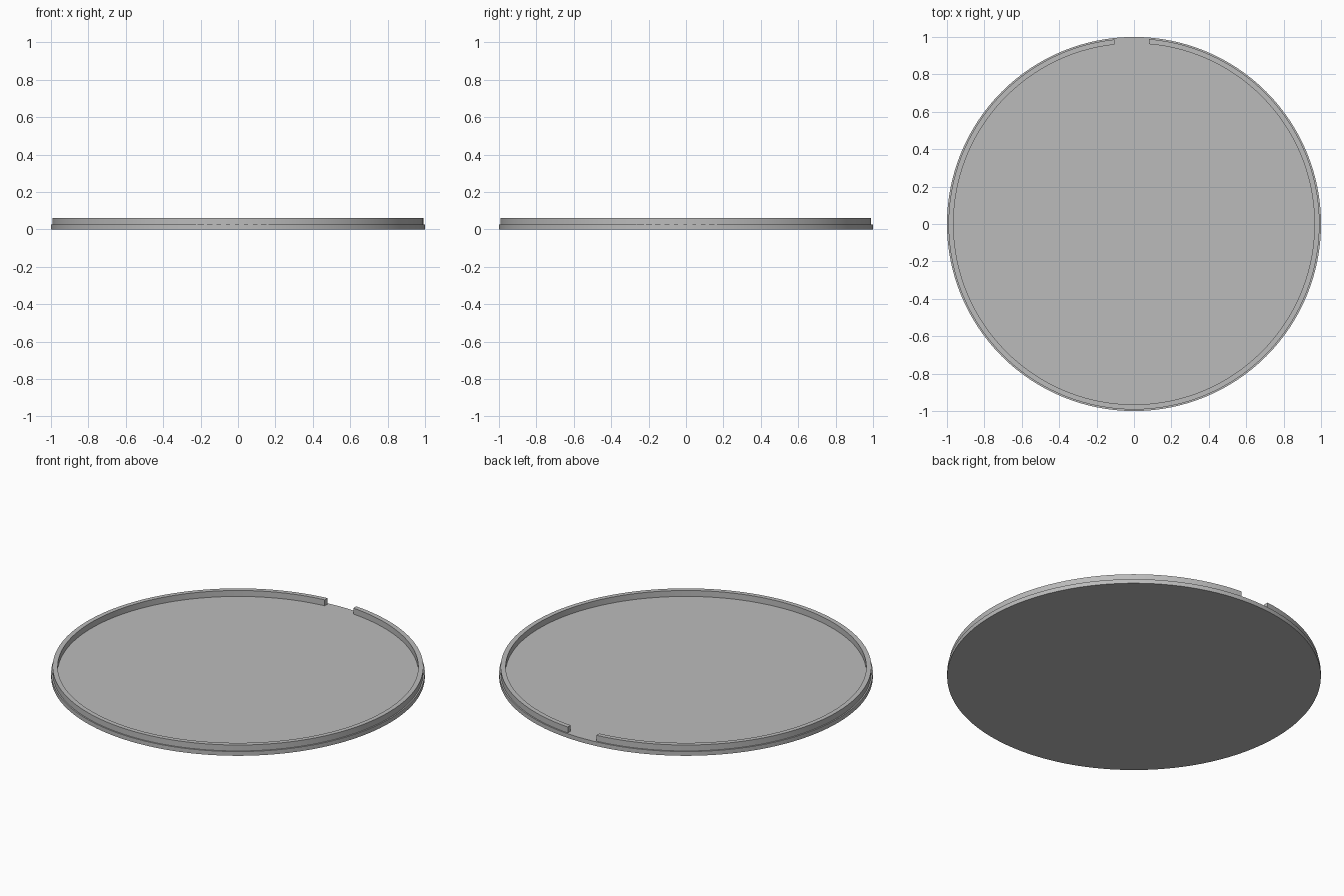
import bpy, bmesh, math

cube = bpy.data.objects.get("Cube")
if cube:
    bpy.data.objects.remove(cube, do_unlink=True)

BASE_TOP, RIM_TOP = 0.025, 0.06
RIM_INNER, RIM_OUTER = 0.965, 0.992
GAP_LEFT, GAP_RIGHT = 0.08, -0.105  # x of the two rim ends at the back

grey = bpy.data.materials.new("plain grey")
grey.use_nodes = True
colour = (0.5, 0.5, 0.5, 1)
grey.diffuse_color = colour
grey.node_tree.nodes["Principled BSDF"].inputs["Base Color"].default_value = colour


def finish(obj):
    obj.data.materials.append(grey)
    bpy.ops.object.select_all(action="DESELECT")
    obj.select_set(True)
    bpy.context.view_layer.objects.active = obj
    bpy.ops.object.shade_smooth_by_angle(angle=math.radians(30))


# Flat round base
bpy.ops.mesh.primitive_cylinder_add(vertices=128, radius=1, depth=BASE_TOP,
                                    location=(0, 0, BASE_TOP / 2))
base = bpy.context.object
base.name = "base_disc"
finish(base)

# Raised rim: rectangular section swept around, leaving a gap at the back
start = math.pi - math.asin(-GAP_RIGHT / RIM_OUTER) * -1 - math.pi / 2
end = math.pi / 2 - math.asin(GAP_LEFT / RIM_OUTER) + 2 * math.pi
bm = bmesh.new()
steps = 128
rings = []
for i in range(steps + 1):
    a = start + (end - start) * i / steps
    ring = []
    for r, z in ((RIM_INNER, BASE_TOP), (RIM_OUTER, BASE_TOP),
                 (RIM_OUTER, RIM_TOP), (RIM_INNER, RIM_TOP)):
        x, y = r * math.cos(a), r * math.sin(a)
        # The two ends are cut parallel to each other
        if i in (0, steps):
            x = GAP_RIGHT if i == 0 else GAP_LEFT
            y = math.sqrt(r * r - x * x)
        ring.append(bm.verts.new((x, y, z)))
    rings.append(ring)
for a, b in zip(rings, rings[1:]):
    for k in range(4):
        bm.faces.new((a[k], a[(k + 1) % 4], b[(k + 1) % 4], b[k]))
bm.faces.new(rings[0])
bm.faces.new(rings[-1])
bmesh.ops.recalc_face_normals(bm, faces=bm.faces)
mesh = bpy.data.meshes.new("rim")
bm.to_mesh(mesh)
bm.free()
rim = bpy.data.objects.new("rim", mesh)
bpy.context.collection.objects.link(rim)
finish(rim)
